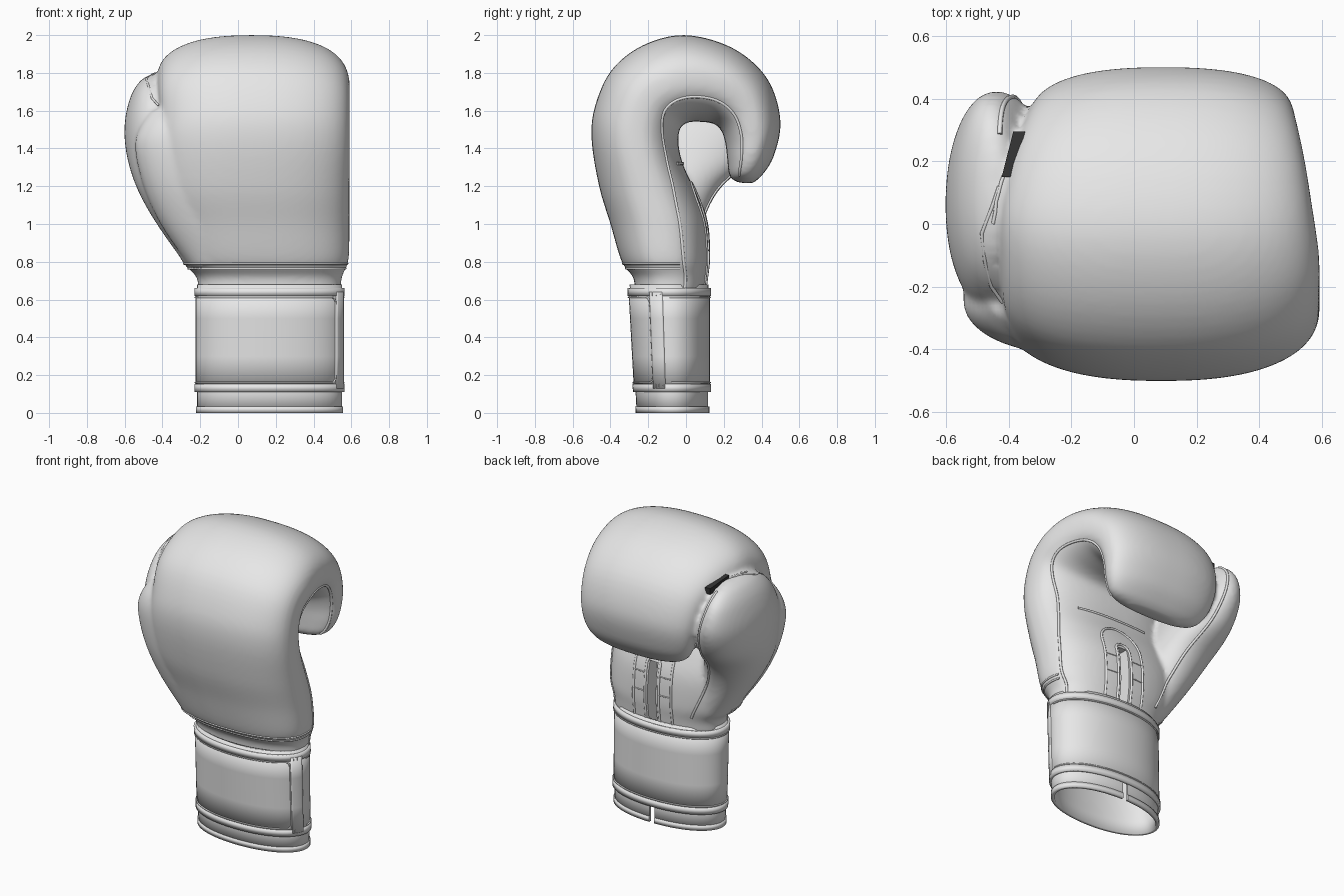
import bpy, bmesh, math
from mathutils import Vector
from mathutils.bvhtree import BVHTree

cube = bpy.data.objects.get("Cube")
if cube:
    bpy.data.objects.remove(cube)


def material(name, value):
    m = bpy.data.materials.new(name)
    m.use_nodes = True
    m.diffuse_color = (value, value, value, 1)
    m.node_tree.nodes["Principled BSDF"].inputs["Base Color"].default_value = m.diffuse_color
    return m


LEATHER = material("light grey leather", 0.8)
DARK = material("dark strap", 0.03)


def power(v, n):
    return math.copysign(abs(v) ** (2 / n), v)


def section_point(st, a, n=2.4, grow=0.0):
    """Point on a rounded section: (outer y, z, inner y, z, x low, x high)."""
    oy, oz, iy, iz, xl, xr = st
    u, v = power(math.cos(a), n), power(math.sin(a), n)
    half = Vector((0, iy - oy, iz - oz)) / 2
    mid = Vector(((xl + xr) / 2, (oy + iy) / 2, (oz + iz) / 2))
    return mid + Vector(((xr - xl) / 2 + grow, 0, 0)) * u + half * (1 + grow / half.length) * v


def smooth_stations(sts, steps=5):
    """Catmull-Rom interpolation between stations."""
    out = []
    for i in range(len(sts) - 1):
        p = [sts[max(i - 1, 0)], sts[i], sts[i + 1], sts[min(i + 2, len(sts) - 1)]]
        for k in range(steps):
            t = k / steps
            out.append([b + t / 2 * (c - a + t * (2 * a - 5 * b + 4 * c - d + t * (3 * (b - c) + d - a)))
                        for a, b, c, d in zip(*p)])
    return out + [list(sts[-1])]


def loft(bm, sts, a0=0, a1=2 * math.pi, count=64, caps=True, n=2.4, grow=0.0):
    closed = a1 - a0 > 6.2
    rings = [[bm.verts.new(section_point(s, a0 + (a1 - a0) * k / (count if closed else count - 1), n, grow))
              for k in range(count)] for s in sts]
    for r, q in zip(rings, rings[1:]):
        for k in range(count if closed else count - 1):
            j = (k + 1) % count
            bm.faces.new((r[k], r[j], q[j], q[k]))
    if caps:
        bm.faces.new(rings[0][::-1])
        bm.faces.new(rings[-1])


def finish(name, bm, mat=LEATHER):
    bmesh.ops.recalc_face_normals(bm, faces=bm.faces)
    me = bpy.data.meshes.new(name)
    bm.to_mesh(me)
    bm.free()
    me.materials.append(mat)
    ob = bpy.data.objects.new(name, me)
    bpy.context.collection.objects.link(ob)
    return ob


def shade(ob):
    bpy.ops.object.select_all(action='DESELECT')
    ob.select_set(True)
    bpy.context.view_layer.objects.active = ob
    bpy.ops.object.shade_smooth_by_angle(angle=math.radians(40))


def cutter(name, lo, hi):
    bm = bmesh.new()
    bmesh.ops.create_cube(bm, size=1)
    lo, hi = Vector(lo), Vector(hi)
    for v in bm.verts:
        v.co = (lo + hi) / 2 + v.co * (hi - lo)
    ob = finish(name, bm)
    ob.hide_render = True
    ob.hide_set(True)
    return ob


def subtract(ob, tool):
    m = ob.modifiers.new("cut", 'BOOLEAN')
    m.operation = 'DIFFERENCE'
    m.object = tool


# Padded mitt: sections swept from the wrist, over the knuckles and into the curled fingers
mitt = smooth_stations([
    (-.27, .64, .10, .64, -.21, .545), (-.28, .72, .11, .72, -.22, .55),
    (-.34, .80, .12, .82, -.30, .585), (-.40, 1.0, .11, 1.0, -.37, .59),
    (-.46, 1.2, .06, 1.15, -.42, .59), (-.50, 1.45, -.01, 1.30, -.42, .592),
    (-.48, 1.63, -.04, 1.42, -.41, .592), (-.39, 1.82, -.03, 1.51, -.42, .592),
    (-.22, 1.95, .02, 1.54, -.425, .59), (0, 2.0, .09, 1.54, -.425, .57),
    (.25, 1.93, .15, 1.53, -.39, .545), (.43, 1.77, .19, 1.49, -.35, .52),
    (.50, 1.55, .21, 1.42, -.32, .505), (.465, 1.36, .22, 1.33, -.28, .485),
    (.40, 1.255, .23, 1.255, -.21, .43), (.35, 1.215, .27, 1.22, -.08, .31)])
# Thumb: level sections, leaning back toward the fist
thumb = smooth_stations([
    (-.24, .76, .06, .76, -.26, .0), (-.28, 1.0, .09, 1.0, -.43, -.1),
    (-.32, 1.2, .175, 1.18, -.535, -.15), (-.31, 1.4, .34, 1.34, -.59, -.21),
    (-.27, 1.55, .42, 1.51, -.60, -.265), (-.19, 1.68, .40, 1.66, -.57, -.335),
    (-.09, 1.76, .32, 1.75, -.52, -.38), (.02, 1.795, .2, 1.79, -.46, -.41)])
# Padding that carries the back of the hand round onto the thumb
bridge = smooth_stations([
    (-.30, .78, -.08, .78, -.26, .1), (-.36, 1.0, -.08, 1.0, -.41, .1),
    (-.40, 1.2, -.08, 1.2, -.50, .08), (-.41, 1.4, -.08, 1.4, -.545, .05),
    (-.39, 1.52, -.1, 1.5, -.52, 0), (-.33, 1.61, -.15, 1.59, -.46, -.1)])
bm = bmesh.new()
loft(bm, mitt)
loft(bm, thumb, n=2.1)
loft(bm, bridge, n=2.0)
glove = finish("padded_mitt", bm)
rm = glove.modifiers.new("fuse", 'REMESH')
rm.mode, rm.voxel_size, rm.use_smooth_shade = 'VOXEL', 0.014, True
sm = glove.modifiers.new("soften", 'SMOOTH')
sm.factor, sm.iterations = 0.5, 8
surface = BVHTree.FromObject(glove, bpy.context.evaluated_depsgraph_get())
subtract(glove, cutter("slot_cutter", (.14, .02, .6), (.20, .3, 1.06)))


def piping(name, pts, radius=0.008):
    cu = bpy.data.curves.new(name, 'CURVE')
    cu.dimensions = '3D'
    cu.bevel_depth, cu.bevel_resolution = radius, 2
    cu.use_fill_caps = True
    sp = cu.splines.new('POLY')
    sp.points.add(len(pts) - 1)
    for p, co in zip(sp.points, pts):
        p.co = (*co, 1)
    cu.materials.append(LEATHER)
    ob = bpy.data.objects.new(name, cu)
    bpy.context.collection.objects.link(ob)


def snapped(pts):
    return [surface.find_nearest(p)[0] for p in pts]


def cast(origins, direction):
    hits = [surface.ray_cast(Vector(o), Vector(direction))[0] for o in origins]
    return [h for h in hits if h]


# Seams along the edges of the mitt and along the thumb
piping("outer_edge_seam", snapped([section_point(s, .36 + .27 * math.exp(-((i - 27) / 8) ** 2))
                                   for i, s in enumerate(mitt[:-5])]))
piping("inner_edge_seam", snapped([section_point(s, math.pi - .36) for s in mitt[43:-10]]), .006)
piping("thumb_back_seam", snapped([section_point(s, 1.25, 2.1) for s in thumb[:-4]]))
piping("thumb_top_seam", cast([(x, y, 3) for x, y in
       ((-.43, .12), (-.45, .06), (-.485, -.03), (-.475, -.12), (-.455, -.2), (-.42, -.25))],
       (0, 0, -1)), .006)
# Twin stitched welts above the wrist
for i, z in enumerate((.765, .79)):
    hits = []
    for k in range(50):
        a = math.pi * (1.04 + .95 * k / 49)
        d = Vector((math.cos(a), math.sin(a), 0))
        hits += cast([Vector((.15, -.02, z)) + d * 2], -d)
    piping("wrist_welt_%d" % (i + 1), hits, .006)


# Palm: nested loops around the lace slot, ladder stitches and a grip bar
def arch(half, top):
    pts = [(.17 - half, .2, .66 + (top - .66) * k / 12) for k in range(12)]
    pts += [(.17 - half * math.cos(a), .2, top + half * math.sin(a))
            for a in (math.pi * k / 12 for k in range(13))]
    return pts + [(.34 - x, y, z) for x, y, z in pts[11::-1]]


for label, half, top in (("inner", .05, 1.04), ("outer", .14, 1.08)):
    piping("palm_loop_" + label, cast(arch(half, top), (0, -1, 0)))
for side in (-1, 1):
    for z in (.86, .98):
        piping("ladder_stitch", cast([(.17 + side * (.05 + .015 * k), .2, z) for k in range(7)], (0, -1, 0)), .004)
piping("grip_bar", cast([(-.1 + .05 * k, .16, 1.32) for k in range(11)], (0, -1, 0)))

# Dark strap joining thumb and fingers
bm = bmesh.new()
top = [bm.verts.new(p) for p in ((-.422, .15, 1.815), (-.388, .15, 1.815), (-.347, .295, 1.77), (-.385, .295, 1.77))]
face = bm.faces.new(top)
ext = bmesh.ops.extrude_face_region(bm, geom=[face])
for v in ext["geom"]:
    if isinstance(v, bmesh.types.BMVert):
        v.co.z -= .04
finish("thumb_strap", bm, DARK)


# Cuff: open lining, wrap band and raised trims
def cuff_station(z):
    return (-.255 - .055 * z, z, .112, z, -.21, .545)


def band(name, levels, grow, thick, a0=0, a1=2 * math.pi, count=64):
    bm = bmesh.new()
    loft(bm, [cuff_station(z) for z in levels], a0, a1, count, caps=False, n=2.1, grow=grow)
    ob = finish(name, bm)
    so = ob.modifiers.new("thickness", 'SOLIDIFY')
    so.thickness, so.offset = thick, 0
    return ob


lining = band("cuff_lining", (.002, .1, .4, .68), -.002, .016)
slit = cutter("slit_cutter", (.15, 0, -.1), (.185, .3, .13))
subtract(lining, slit)
hem = band("cuff_hem", (0, .034), .002, .02)
subtract(hem, slit)
wrap = band("wrap_band", (.115, .3, .5, .655), .006, .016)
trims = [band("wrap_trim_top", (.618, .66), .011, .018), band("wrap_trim_bottom", (.11, .153), .011, .018),
         band("flap_end_trim", (.13, .3, .5, .64), .011, .018, -.47, -.15, 8)]
for ob in [lining, hem, wrap] + trims:
    shade(ob)


# Stitch lines on the wrap, turning round the flap end
def cuff_line(name, pairs):
    piping(name, [section_point(cuff_station(z), a, 2.1, .015) for a, z in pairs], .005)


A, Z0, Z1 = -.48, .16, .612
turn = [math.pi / 2 * k / 5 for k in range(6)]
line = [(-math.pi + (math.pi + A - .1) * k / 40, Z1) for k in range(40)]
line += [(A - .1 + .1 * math.sin(t), Z1 - .04 * (1 - math.cos(t))) for t in turn]
line += [(a, Z0 + Z1 - z) for a, z in line[::-1]]
cuff_line("flap_stitch", line)
for i, z in enumerate((Z0, Z1)):
    cuff_line("back_stitch_%d" % (i + 1), [(math.pi * k / 40, z) for k in range(41)])
